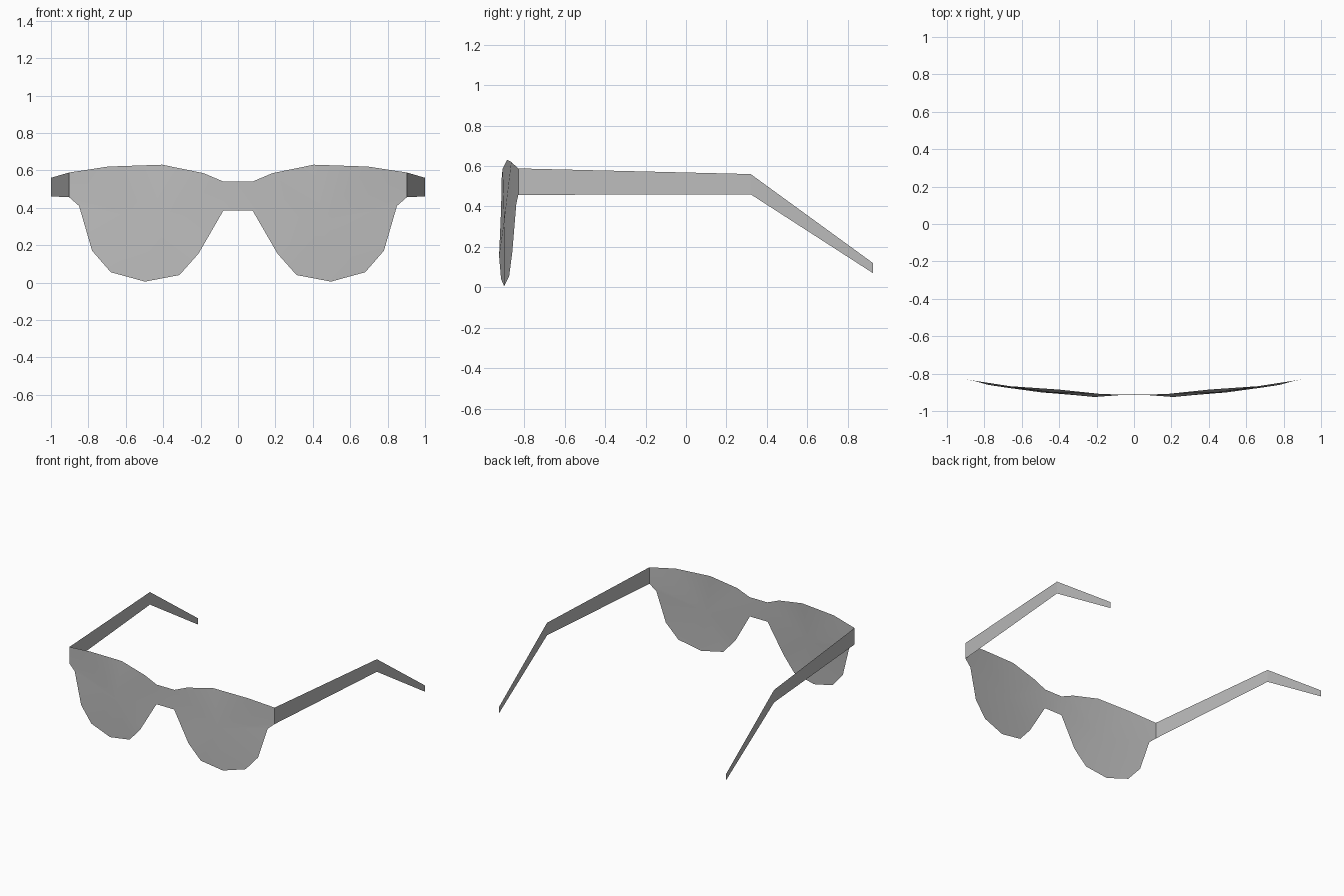
import bpy

cube = bpy.data.objects.get("Cube")
if cube:
    bpy.data.objects.remove(cube)

GREY = (0.5, 0.5, 0.5, 1)
grey = bpy.data.materials.new("plain grey")
grey.use_nodes = True
grey.diffuse_color = GREY
grey.node_tree.nodes["Principled BSDF"].inputs["Base Color"].default_value = GREY


def sheet(name, verts, faces):
    mesh = bpy.data.meshes.new(name)
    mesh.from_pydata(verts, [], faces)
    mesh.materials.append(grey)
    obj = bpy.data.objects.new(name, mesh)
    bpy.context.collection.objects.link(obj)
    return obj


def flip(points):
    return [(-x, y, z) for x, y, z in points]


# Lens outline from the top of the bridge, round the hinge, to the bottom of the bridge
outline = [
    (0.078, -0.912, 0.54), (0.185, -0.908, 0.585), (0.405, -0.885, 0.63),
    (0.695, -0.865, 0.62), (0.904, -0.83, 0.588), (0.904, -0.83, 0.457),
    (0.85, -0.84, 0.41), (0.78, -0.86, 0.17), (0.68, -0.875, 0.055),
    (0.497, -0.9, 0.005), (0.313, -0.915, 0.04), (0.211, -0.925, 0.155),
    (0.078, -0.915, 0.385),
]
centre = (0.45, -0.9, 0.33)
n = len(outline)

# Front sheet: a fan for each lens, joined by the bridge
verts = outline + [centre] + flip(outline + [centre])
other = n + 1
faces = [(0, n - 1, other + n - 1, other)]
for i in range(n - 1):
    faces.append((i, i + 1, n))
    faces.append((other + i + 1, other + i, other + n))
faces.append((n - 1, 0, n))
faces.append((other, other + n - 1, other + n))
# Make every face look forward
faces = [f if sum(verts[a][0] * verts[b][2] - verts[b][0] * verts[a][2]
                  for a, b in zip(f, f[1:] + f[:1])) > 0 else f[::-1] for f in faces]
front = sheet("lens_front", verts, faces)
bpy.ops.object.select_all(action="DESELECT")
front.select_set(True)
bpy.context.view_layer.objects.active = front
bpy.ops.object.shade_smooth_by_angle()

# Temple arms: flat strips bent down behind the ear
arm = [
    (0.904, -0.83, 0.457), (1, 0.32, 0.46), (1, 0.925, 0.07),
    (1, 0.925, 0.12), (1, 0.32, 0.56), (0.904, -0.83, 0.588),
]
arm_faces = [(0, 1, 4, 5), (1, 2, 3, 4)]
sheet("left_arm", arm, arm_faces)
sheet("right_arm", flip(arm), [f[::-1] for f in arm_faces])
